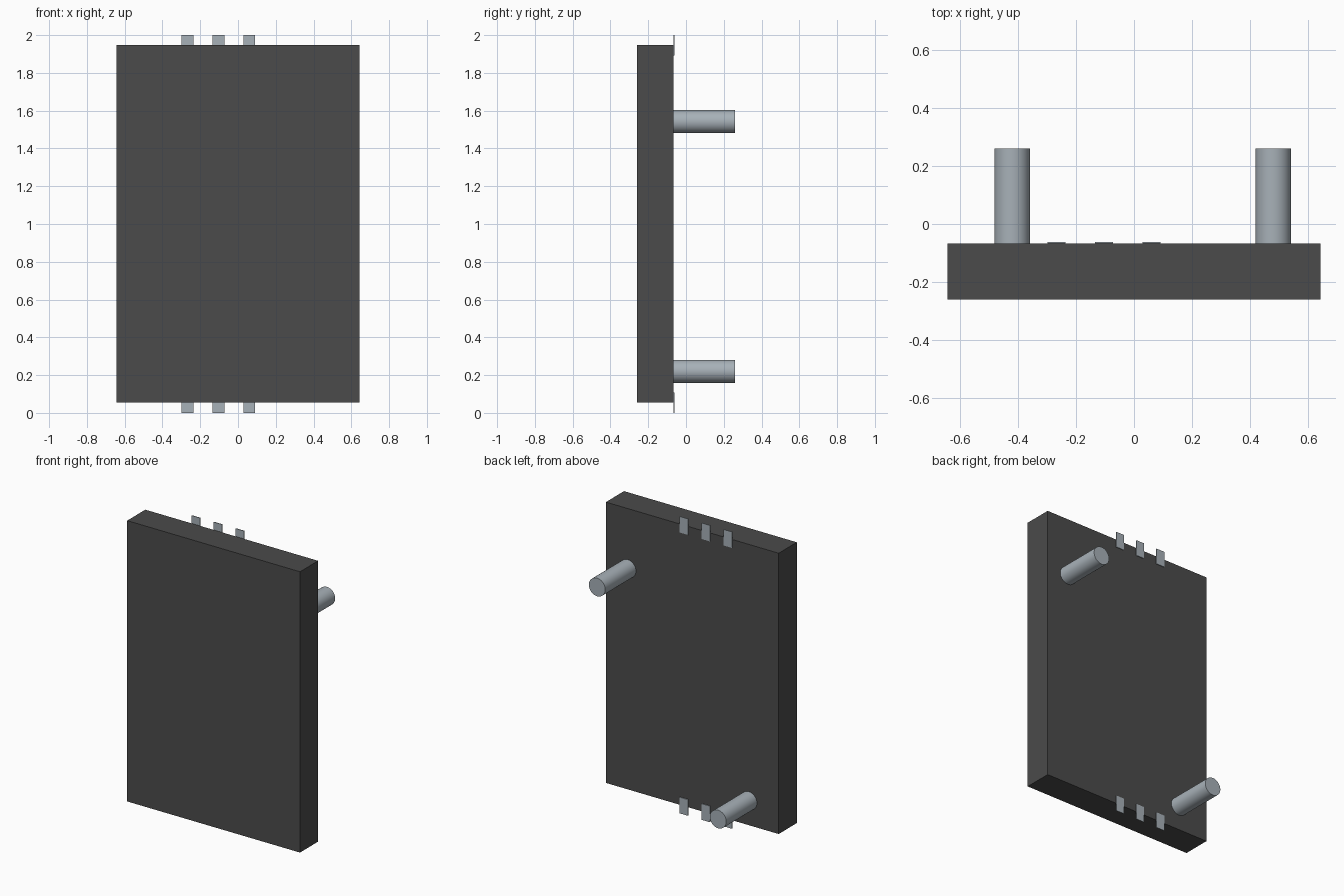
import bpy
from math import pi

default = bpy.data.objects.get("Cube")
if default:
    bpy.data.objects.remove(default, do_unlink=True)


def make_material(name, rgb):
    mat = bpy.data.materials.new(name)
    mat.use_nodes = True
    colour = (*rgb, 1.0)
    mat.diffuse_color = colour
    mat.node_tree.nodes["Principled BSDF"].inputs["Base Color"].default_value = colour
    return mat


dark_grey = make_material("dark grey", (0.07, 0.07, 0.07))
steel = make_material("steel", (0.39, 0.44, 0.48))


def box(name, low, high, mat):
    centre = [(a + b) / 2 for a, b in zip(low, high)]
    bpy.ops.mesh.primitive_cube_add(size=1, location=centre)
    obj = bpy.context.object
    obj.name = name
    obj.scale = [b - a for a, b in zip(low, high)]
    bpy.ops.object.transform_apply(location=False, rotation=False, scale=True)
    obj.data.materials.append(mat)


def peg(name, x, z):
    length = BACK_END - BACK
    bpy.ops.mesh.primitive_cylinder_add(
        vertices=48, radius=0.061, depth=length,
        location=(x, BACK + length / 2, z), rotation=(pi / 2, 0, 0))
    obj = bpy.context.object
    obj.name = name
    obj.data.materials.append(steel)
    bpy.ops.object.shade_smooth_by_angle()


BACK, BACK_END = -0.067, 0.26

# Slab body
box("body", (-0.644, -0.26, 0.055), (0.644, BACK, 1.947), dark_grey)

# Mounting pegs at opposite corners of the back
peg("upper_left_peg", 0.481, 1.542)
peg("lower_right_peg", -0.421, 0.22)

# Thin contact tabs overhanging the top and bottom edges
TAB_HALF, TAB_HEIGHT, TAB_THICK = 0.031, 0.108, 0.005
for row, base in (("lower", 0.0), ("upper", 2.0 - TAB_HEIGHT)):
    for i in range(3):
        x = -0.267 + i * 0.1635
        box(f"{row}_tab_{i + 1}", (x - TAB_HALF, BACK, base),
            (x + TAB_HALF, BACK + TAB_THICK, base + TAB_HEIGHT), steel)
